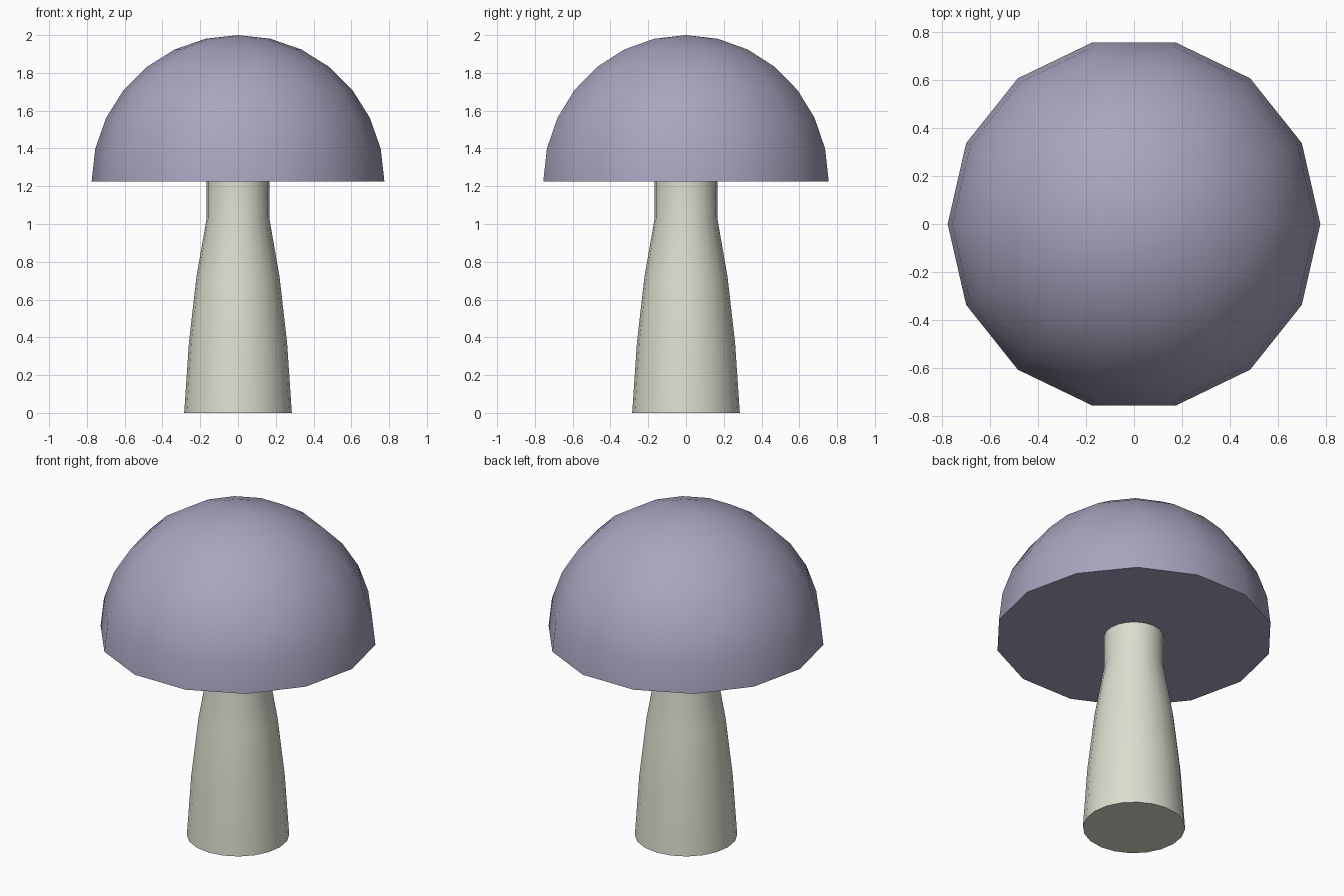
import bpy, bmesh
from math import pi, cos, sin

if "Cube" in bpy.data.objects:
    bpy.data.objects.remove(bpy.data.objects["Cube"])


def lathe(name, profile, sides, color):
    """Spin (radius, z) points about z; radius 0 makes a pole, open ends are capped."""
    bm = bmesh.new()
    rings = []
    for r, z in profile:
        n = sides if r > 1e-6 else 1
        rings.append([bm.verts.new((r * cos(2 * pi * i / sides), r * sin(2 * pi * i / sides), z))
                      for i in range(n)])
    for a, b in zip(rings, rings[1:]):
        for i in range(sides):
            j = (i + 1) % sides
            if len(b) == 1:
                bm.faces.new((a[i], a[j], b[0]))
            else:
                bm.faces.new((a[i], a[j], b[j], b[i]))
    bm.faces.new(rings[0][::-1])
    if len(rings[-1]) > 1:
        bm.faces.new(rings[-1])
    bmesh.ops.recalc_face_normals(bm, faces=bm.faces[:])
    mesh = bpy.data.meshes.new(name)
    bm.to_mesh(mesh)
    bm.free()
    obj = bpy.data.objects.new(name, mesh)
    bpy.context.collection.objects.link(obj)
    mat = bpy.data.materials.new(name + "_color")
    mat.diffuse_color = (*color, 1)
    mat.use_nodes = True
    mat.node_tree.nodes["Principled BSDF"].inputs["Base Color"].default_value = mat.diffuse_color
    mesh.materials.append(mat)
    bpy.ops.object.select_all(action='DESELECT')
    obj.select_set(True)
    bpy.context.view_layer.objects.active = obj
    bpy.ops.object.shade_smooth_by_angle(angle=pi / 4)
    return obj


# Cap: closed 14-sided hemisphere
R, BASE, STEPS = 0.775, 1.226, 7
dome = [(R * cos(pi / 2 * k / STEPS), BASE + (2 - BASE) * sin(pi / 2 * k / STEPS))
        for k in range(STEPS)] + [(0, 2.0)]
lathe("mushroom_cap", dome, 14, (0.40, 0.37, 0.52))

# Stem: tapers upward into a straight neck
lathe("mushroom_stem",
      [(0.285, 0), (0.26, 0.37), (0.22, 0.72), (0.166, 1.03), (0.166, 1.23)],
      20, (0.72, 0.72, 0.62))
